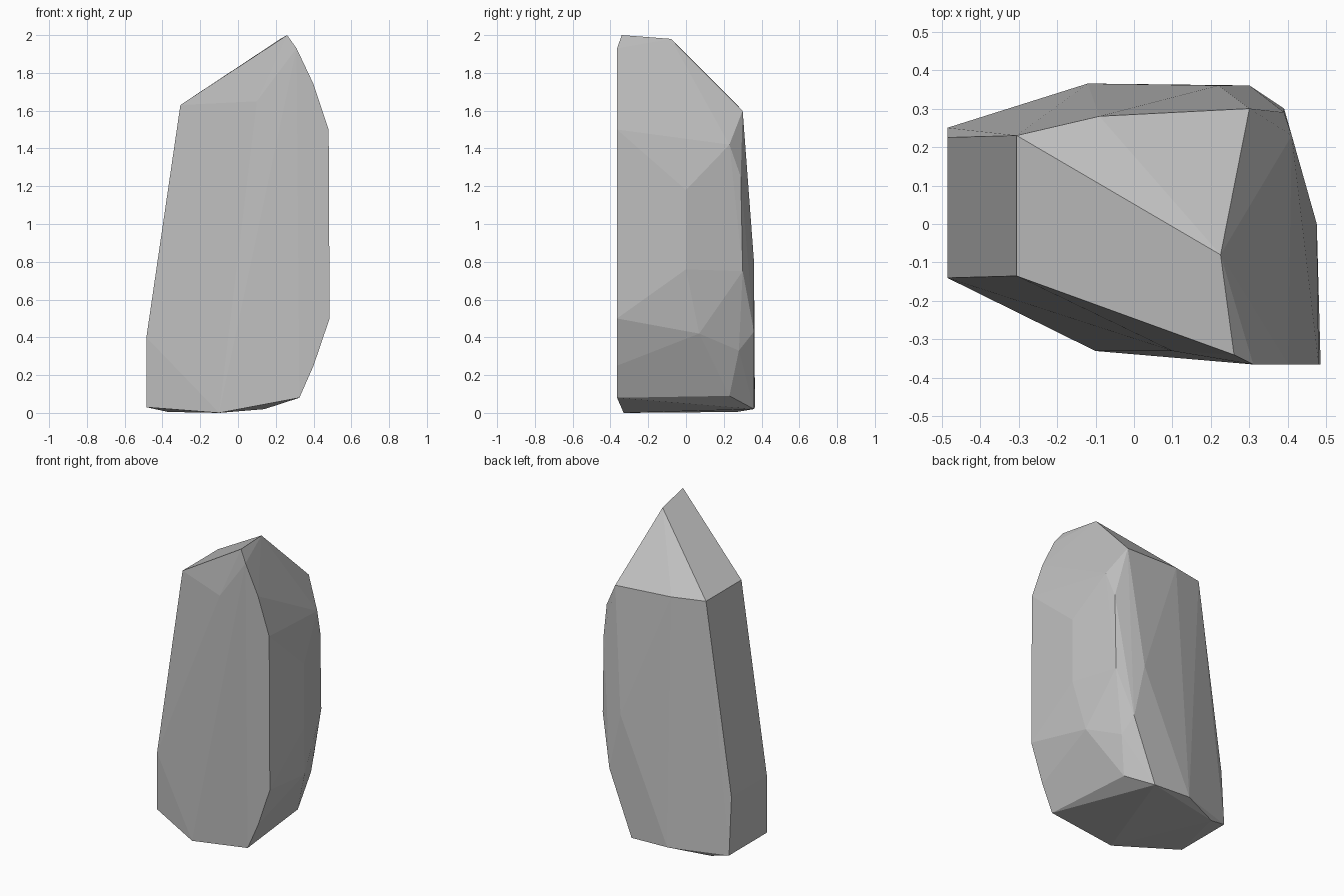
import bpy
import bmesh
import math

default_cube = bpy.data.objects.get("Cube")
if default_cube:
    bpy.data.objects.remove(default_cube, do_unlink=True)


def make_material(name, colour):
    material = bpy.data.materials.new(name)
    material.use_nodes = True
    material.diffuse_color = colour
    shader = material.node_tree.nodes["Principled BSDF"]
    shader.inputs["Base Color"].default_value = colour
    shader.inputs["Roughness"].default_value = 0.9
    return material


def make_rock(name, corner_groups, material):
    """Wrap a faceted skin around the chiselled corners."""
    bm = bmesh.new()
    for group in corner_groups:
        for corner in group:
            bm.verts.new(corner)
    hull = bmesh.ops.convex_hull(bm, input=bm.verts[:])
    loose = {item for item in hull["geom_interior"] + hull["geom_unused"]
             if isinstance(item, bmesh.types.BMVert)}
    bmesh.ops.delete(bm, geom=list(loose), context="VERTS")
    # Merge facets that lie almost in one plane
    bmesh.ops.dissolve_limit(bm, angle_limit=math.radians(1),
                             verts=bm.verts[:], edges=bm.edges[:])
    bmesh.ops.recalc_face_normals(bm, faces=bm.faces[:])
    mesh = bpy.data.meshes.new(name)
    bm.to_mesh(mesh)
    bm.free()
    mesh.materials.append(material)
    rock = bpy.data.objects.new(name, mesh)
    bpy.context.collection.objects.link(rock)
    return rock


# Slanted peak: short ridge, then the shoulder below it
front = -.365
ridge = [(.26, -.34, 2), (.225, -.08, 1.98)]
shoulder = [(-.305, -.135, 1.63), (-.305, .23, 1.63), (-.09, .28, 1.62),
            (.3, .3, 1.6), (.1, -.33, 1.65)]

# Curved outline where the front meets the bulging side
front_edge = [(x, front, z) for x, z in (
    (.31, 1.93), (.4, 1.74), (.48, 1.5), (.485, .5), (.4, .25), (.325, .08))]

# Bulging side and its chipped rear corner
side = [(.475, 0, 1.18), (.475, 0, .76), (.43, .07, .42)]
rear_corner = [(.41, .23, 1.42), (.39, .29, 1.25), (.39, .3, .75),
               (.39, .23, .6), (.33, .28, .33), (.3, .36, .43)]
back = [(.22, .36, .8), (-.12, .365, .03), (.14, .36, .02)]

# Flat opposite side, leaning inwards towards the shoulder
flat_side = [(-.485, -.14, .4), (-.485, .225, .4),
             (-.485, -.14, .03), (-.485, .25, .03)]

# Underside
base = [(-.1, -.33, 0), (-.37, .27, .005), (.27, .23, .09)]

stone = make_material("stone grey", (.52, .52, .52, 1))
make_rock("standing_rock", [ridge, shoulder, front_edge, side,
                            rear_corner, back, flat_side, base], stone)
